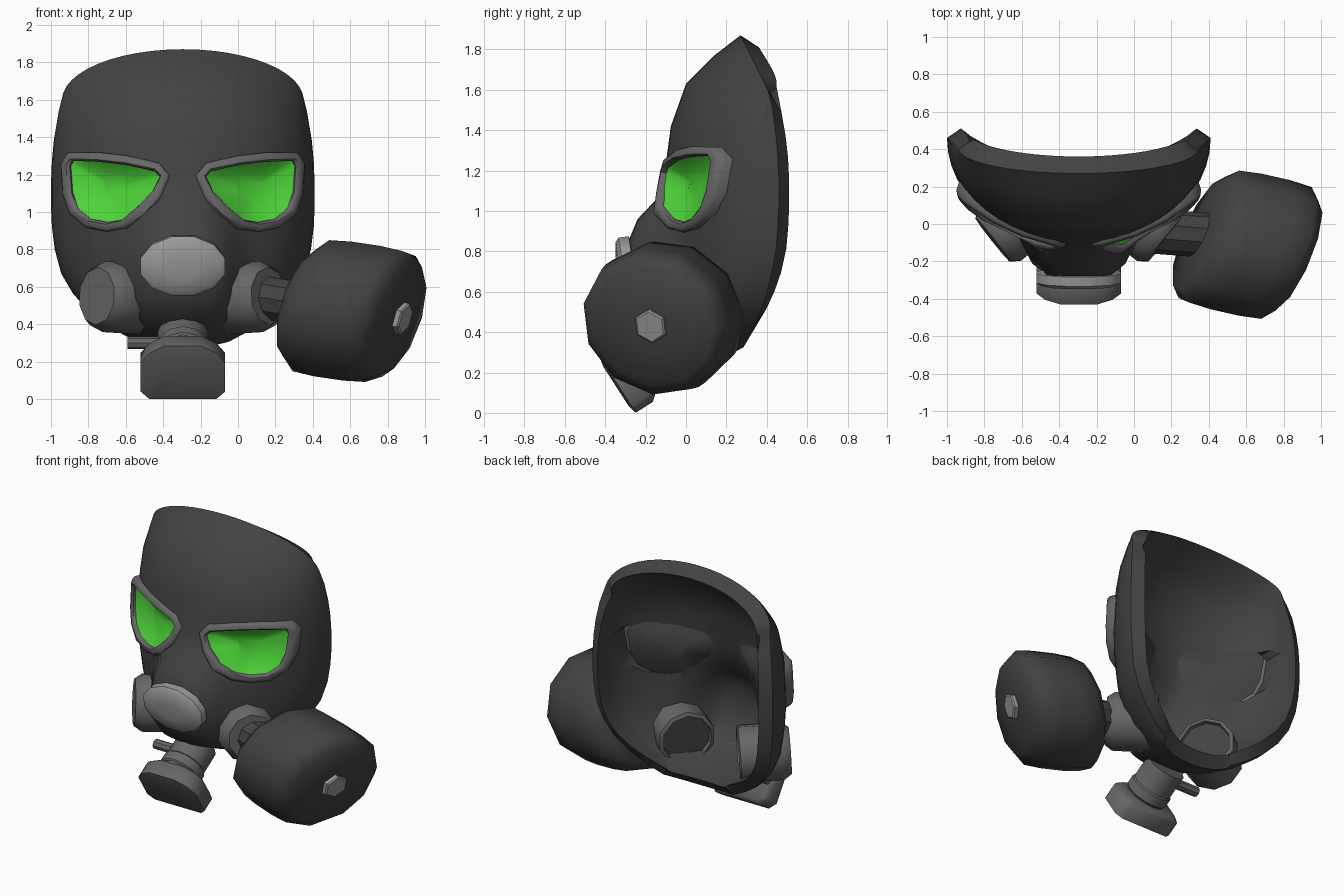
import bpy, bmesh, math
from mathutils import Vector
from mathutils.bvhtree import BVHTree

if "Cube" in bpy.data.objects:
    bpy.data.objects.remove(bpy.data.objects["Cube"])

CX = -0.295  # centre line of the mask


def material(name, rgb):
    m = bpy.data.materials.new(name)
    m.diffuse_color = (*rgb, 1)
    m.use_nodes = True
    m.node_tree.nodes["Principled BSDF"].inputs["Base Color"].default_value = m.diffuse_color
    return m


RUBBER = material("dark rubber", (0.055, 0.055, 0.055))
GREY = material("mid grey", (0.135, 0.135, 0.135))
LIGHT = material("light grey", (0.32, 0.32, 0.32))
GREEN = material("green lens", (0.075, 0.66, 0.04))


def smooth(ob, angle):
    bpy.ops.object.select_all(action='DESELECT')
    bpy.context.view_layer.objects.active = ob
    ob.select_set(True)
    bpy.ops.object.shade_smooth_by_angle(angle=math.radians(angle))


def make(name, verts, faces, mat, angle=35, fix=True):
    me = bpy.data.meshes.new(name)
    me.from_pydata([tuple(v) for v in verts], [], faces)
    if fix:
        bm = bmesh.new()
        bm.from_mesh(me)
        bmesh.ops.recalc_face_normals(bm, faces=bm.faces)
        bm.to_mesh(me)
        bm.free()
    me.materials.append(mat)
    ob = bpy.data.objects.new(name, me)
    bpy.context.collection.objects.link(ob)
    smooth(ob, angle)
    return ob


def bake(ob):
    # apply all modifiers
    dg = bpy.context.evaluated_depsgraph_get()
    me = bpy.data.meshes.new_from_object(ob.evaluated_get(dg))
    ob.modifiers.clear()
    ob.data = me


def lathe(name, profile, origin, axis, sides, mat, sx=1.0, angle=35, turn=0.0, plane=None):
    # profile of (radius, distance along axis); sx widens sideways; plane tilts the rings
    a = Vector(axis).normalized()
    n = Vector(plane).normalized() if plane else a
    u = Vector((0, 0, 1)).cross(n).normalized()
    v = n.cross(u)
    o = Vector(origin)
    verts, faces, n = [], [], len(profile)
    for r, h in profile:
        for k in range(sides):
            t = 2 * math.pi * (k + turn) / sides
            verts.append(o + a * h + u * (r * sx * math.cos(t)) + v * (r * math.sin(t)))
    for i in range(n - 1):
        for k in range(sides):
            m = (k + 1) % sides
            faces.append((i * sides + k, i * sides + m, (i + 1) * sides + m, (i + 1) * sides + k))
    faces.append(tuple(range(sides)))
    faces.append(tuple((n - 1) * sides + k for k in range(sides)))
    return make(name, verts, faces, mat, angle)


# Mask shell: rows of (centre y, centre z, rim half width, rim y, rim z, muzzle bulge, muzzle half width)
ROWS = [
    (0.27, 1.87, 0.645, 0.405, 1.60, 0, .3), (0.14, 1.77, 0.67, 0.43, 1.50, 0, .3),
    (0.00, 1.63, 0.69, 0.445, 1.38, 0, .3), (-0.075, 1.42, 0.70, 0.455, 1.27, 0, .3),
    (-0.105, 1.20, 0.705, 0.46, 1.15, 0, .3), (-0.115, 1.06, 0.705, 0.46, 1.03, 0.03, .26),
    (-0.11, 0.96, 0.70, 0.455, 0.92, 0.13, .29), (-0.105, 0.84, 0.685, 0.445, 0.80, 0.185, .34),
    (-0.10, 0.68, 0.65, 0.42, 0.67, 0.19, .37), (-0.08, 0.54, 0.585, 0.39, 0.56, 0.17, .37),
    (-0.03, 0.42, 0.49, 0.355, 0.46, 0.14, .35), (0.07, 0.33, 0.38, 0.32, 0.385, 0.05, .33),
    (0.20, 0.28, 0.27, 0.285, 0.325, 0, .3)]
COLS = 24
verts, faces = [], []
for yc, zc, w, ye, ze, bulge, bw in ROWS:
    for j in range(COLS + 1):
        p = math.pi * (j / COLS - 0.5)
        x, c = w * math.sin(p), math.cos(p)
        s = min(1, max(0, (bw - abs(x)) / 0.17))
        y = ye + (yc - ye) * c - bulge * s * s * (3 - 2 * s)
        verts.append((CX + x, y, ze + (zc - ze) * c))
for i in range(len(ROWS) - 1):
    for j in range(COLS):
        a = i * (COLS + 1) + j
        faces.append((a, a + COLS + 1, a + COLS + 2, a + 1))
bvh = BVHTree.FromPolygons([Vector(v) for v in verts], faces)
shell = make("mask_shell", verts, faces, RUBBER, 50, fix=False)
sol = shell.modifiers.new("thickness", 'SOLIDIFY')
sol.thickness, sol.offset = 0.075, -1
bake(shell)
# Slant the rim: its inner edge reaches further back
count = len(verts)
for k in range(count):
    row, col = divmod(k, COLS + 1)
    ends, sides = row in (0, len(ROWS) - 1), col in (0, COLS)
    if ends or sides:
        pair = (shell.data.vertices[k], shell.data.vertices[k + count])
        inner_vert = max(pair, key=lambda q: (q.co - Vector(verts[k])).length)
        inner_vert.co.y += 0.025 if ends and sides else 0.045

# Eye outline (offset from centre line, height)
EYE = [(.10, 1.19), (.14, 1.235), (.30, 1.27), (.45, 1.288), (.59, 1.29), (.615, 1.25),
       (.605, 1.10), (.575, 1.01), (.50, .945), (.40, .925), (.31, .94), (.22, 1.01), (.14, 1.10)]
N = len(EYE)


def eye_loop(side, grow, lift):
    # outline grown in the front plane, laid on the shell and lifted off it;
    # the outer end stands further forward
    out = []
    for k in range(N):
        p, q, r = (Vector(EYE[(k + d) % N]) for d in (-1, 0, 1))
        t = ((q - p).normalized() + (r - q).normalized()).normalized()
        g = q + Vector((-t.y, t.x)) * grow
        loc, nor, _, _ = bvh.ray_cast(Vector((CX + side * g.x, -2, g.y)), Vector((0, 1, 0)))
        loc = loc + nor * (lift if nor.y < 0 else -lift)
        if lift > -0.015:
            loc.y -= 0.045 * max(0, (g.x - 0.42) / 0.2)
        out.append(loc)
    return out


def strips(loops, closed):
    f, n = [], len(loops)
    for i in range(n if closed else n - 1):
        for k in range(N):
            m, i2 = (k + 1) % N, (i + 1) % n
            f.append((i * N + k, i * N + m, i2 * N + m, i2 * N + k))
    return f


def bowl(name, side, grow, depth, lift, mat):
    rim = eye_loop(side, grow, lift)
    c = sum(rim, Vector()) / N
    inward = Vector((-side * 0.45, 0.9, 0))
    loops = [[c + (p - c) * s + inward * depth * (1 - s * s) for p in rim]
             for s in (1, 0.85, 0.6, 0.3)]
    f = strips(loops, False) + [tuple(3 * N + k for k in range(N))]
    return make(name, sum(loops, []), f, mat, 80)


for side, tag in ((-1, "left"), (1, "right")):
    # Opening in the shell
    cut = [Vector((CX + side * x, y, z)) for y in (-0.5, 0.6) for x, z in EYE]
    cutter = make("eye_cutter", cut, strips([cut[:N], cut[N:]], False)
                  + [tuple(range(N)), tuple(range(N, 2 * N))], RUBBER)
    cutter.hide_render = True
    mod = shell.modifiers.new("eye_opening", 'BOOLEAN')
    mod.operation, mod.solver, mod.object = 'DIFFERENCE', 'EXACT', cutter
    bake(shell)
    bpy.data.objects.remove(cutter)
    # Lens, its dark inner side, and the raised frame
    bowl(tag + "_lens", side, -0.010, 0.06, 0.005, GREEN)
    bowl(tag + "_lens_inner", side, 0.02, 0.03, -0.066, RUBBER)
    rings = [eye_loop(side, g, l) for g, l in
             ((0.032, -0.02), (0.03, 0.012), (0.014, 0.026), (-0.01, 0.026), (-0.02, 0.012), (-0.02, -0.03))]
    make(tag + "_eye_frame", sum(rings, []), strips(rings, True), GREY, 50)
    # Cheek port with a recessed inner end
    pos, out = (CX + side * 0.46, -0.085, 0.55), (side * 0.78, -0.62, 0.05)
    lathe(tag + "_cheek_port", [(0.15, -0.30), (0.16, -0.30), (0.165, -0.335), (0.19, -0.325),
                                (0.19, -0.18), (0.19, -0.05), (0.155, 0.0)], pos, out, 10, GREY, 1, 40, 0.5)
    lathe(tag + "_port_inner_disc", [(0.16, -0.308), (0.16, -0.30)], pos, out, 10, RUBBER, 1, 40, 0.5)
smooth(shell, 50)

# Nose valve plate
lathe("nose_valve", [(0.14, -0.06), (0.165, -0.05), (0.165, 0.0), (0.145, 0.018), (0.06, 0.03)],
      (CX, -0.31, 0.71), (0, -1, -0.15), 12, LIGHT, 1.42, 40, 0.5)

# Mouth outlet: neck, flared disc with square lower corners, and side stub
OUT = Vector((0, -0.84, -0.54))
DISC = Vector((CX, -0.335, 0.135))
lathe("outlet_neck", [(0.135, -0.36), (0.135, -0.20), (0.145, -0.19), (0.145, -0.13), (0.135, -0.12), (0.135, -0.05)],
      DISC + Vector((0, 0, 0.03)), OUT, 12, GREY)
half = [(0.18, -0.16), (0.225, -0.115), (0.225, 0.07), (0.18, 0.13), (0.10, 0.175)]
plate = half + [(-x, h) for x, h in reversed(half)]
P = len(plate)
UP = Vector((0, -0.54, 0.84))
dv = [DISC + Vector((x * s, 0, 0)) + UP * (h * s) + OUT * d
      for s, d in ((0.85, -0.13), (1, -0.10), (1, 0.0), (0.7, 0.012)) for x, h in plate]
df = [(i * P + k, i * P + (k + 1) % P, (i + 1) * P + (k + 1) % P, (i + 1) * P + k)
      for i in range(3) for k in range(P)]
make("outlet_disc", dv, df + [tuple(range(P)), tuple(range(3 * P, 4 * P))], GREY, 50)
lathe("outlet_stub", [(0.034, 0.0), (0.034, 0.22)], (-0.59, -0.08, 0.30), (1, 0, 0), 8, GREY)

# Side filter: connector, slanted canister and end nuts
AXIS = Vector((0.44, -0.10, -0.065)).normalized()
TILT = (1, -0.43, -0.33)
MID = Vector((0.605, -0.112, 0.47))
inner = MID - AXIS * 0.24
start = Vector((0.12, -0.04, 0.545))
lathe("filter_connector", [(0.12, 0.0), (0.12, (inner - start).length + 0.03)],
      start, inner - start, 10, RUBBER)
lathe("filter_canister", [(0.08, -0.27), (0.31, -0.26), (0.37, -0.20), (0.38, -0.08), (0.38, 0.08),
                          (0.37, 0.20), (0.31, 0.26), (0.08, 0.27)],
      MID, AXIS, 11, RUBBER, 1.04, 50, 0, TILT)
for s, tag in ((-1, "inner"), (1, "outer")):
    lathe(tag + "_filter_nut", [(0.088, 0.25), (0.088, 0.295), (0.078, 0.303)], MID, AXIS * s, 6, LIGHT,
          1, 30, 0.5, TILT)
